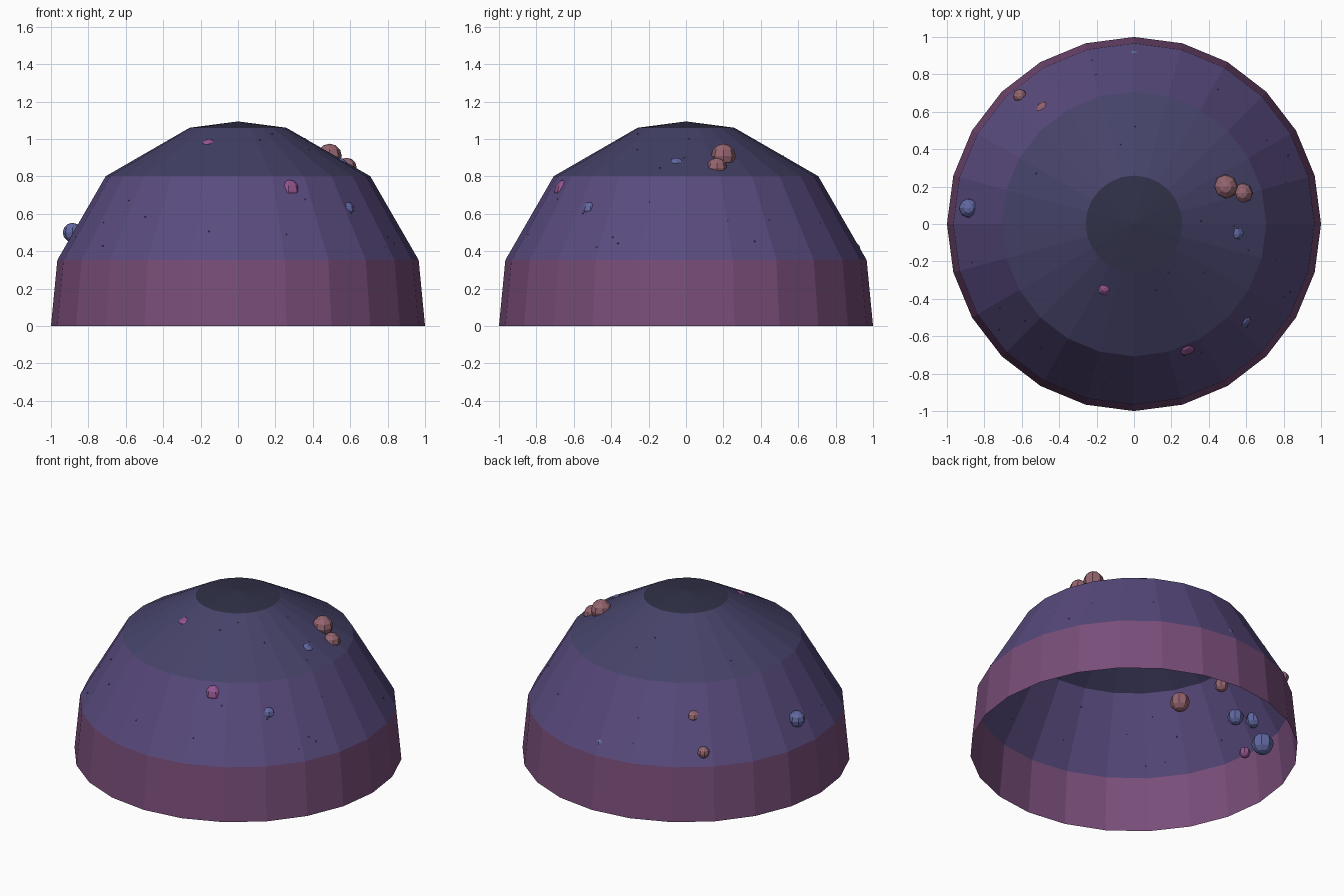
import bpy, bmesh, random
from math import sin, cos, pi, radians
from mathutils import Vector

if "Cube" in bpy.data.objects:
    bpy.data.objects.remove(bpy.data.objects["Cube"])

random.seed(4)
SEG = 24
LIFT = 0.094


def material(name, rgb):
    m = bpy.data.materials.new(name)
    m.diffuse_color = (*rgb, 1)
    m.use_nodes = True
    m.node_tree.nodes["Principled BSDF"].inputs["Base Color"].default_value = m.diffuse_color
    return m


def finish(name, bm, mats):
    me = bpy.data.meshes.new(name)
    bm.to_mesh(me)
    bm.free()
    for m in mats:
        me.materials.append(m)
    ob = bpy.data.objects.new(name, me)
    bpy.context.collection.objects.link(ob)
    return ob


# Sky dome: open 24-sided hemisphere with coloured horizontal bands
profile = [(1.0, 0.0)] + [(cos(radians(a)), sin(radians(a)) + LIFT) for a in (15, 45, 75)]
bands = [material("horizon", (0.19, 0.075, 0.19)), material("low_sky", (0.10, 0.07, 0.21)),
         material("high_sky", (0.06, 0.055, 0.14)), material("zenith", (0.03, 0.03, 0.065))]
bm = bmesh.new()
rings = [[bm.verts.new((r * cos(2 * pi * i / SEG), r * sin(2 * pi * i / SEG), z))
          for i in range(SEG)] for r, z in profile]
apex = bm.verts.new((0, 0, 1 + LIFT))
for k in range(3):
    for i in range(SEG):
        j = (i + 1) % SEG
        f = bm.faces.new((rings[k][i], rings[k][j], rings[k + 1][j], rings[k + 1][i]))
        f.material_index = k
for i in range(SEG):
    f = bm.faces.new((rings[3][i], rings[3][(i + 1) % SEG], apex))
    f.material_index = 3
finish("sky_dome", bm, bands)

# Planets: small low-poly balls set on and just inside the dome
pink = material("pink_planet", (0.30, 0.13, 0.16))
blue = material("blue_planet", (0.12, 0.14, 0.36))
magenta = material("magenta_planet", (0.30, 0.09, 0.28))
planets = [
    (pink, 0.49, 0.20, 0.91, 0.065), (pink, 0.58, 0.165, 0.845, 0.055),
    (blue, -0.885, 0.085, 0.50, 0.052), (pink, -0.61, 0.685, 0.43, 0.037),
    (pink, -0.48, 0.61, 0.61, 0.045), (blue, 0.54, -0.05, 0.85, 0.05),
    (blue, 0.58, -0.51, 0.62, 0.045), (magenta, 0.27, -0.64, 0.72, 0.065),
    (magenta, -0.155, -0.34, 0.955, 0.045), (blue, 0.0, 0.895, 0.41, 0.038),
    (pink, -0.60, -0.28, 0.68, 0.061), (pink, -0.667, 0.034, 0.685, 0.043),
    (blue, -0.80, 0.01, 0.52, 0.05), (blue, -0.83, 0.23, 0.245, 0.068),
    (magenta, -0.84, 0.05, 0.268, 0.035),
]
for n, (mat, x, y, z, r) in enumerate(planets):
    bm = bmesh.new()
    bmesh.ops.create_uvsphere(bm, u_segments=8, v_segments=6, radius=r)
    finish(f"planet_{n + 1}", bm, [mat]).location = (x, y, z)

# Stars: tiny specks scattered over the dome surface
bm = bmesh.new()
outline = profile[1:]
for n in range(30):
    k = random.choice((0, 0, 1))
    t, a = random.uniform(0.1, 0.9), random.uniform(0, 2 * pi)
    r = outline[k][0] * (1 - t) + outline[k + 1][0] * t
    z = outline[k][1] * (1 - t) + outline[k + 1][1] * t
    made = bmesh.ops.create_icosphere(bm, subdivisions=1, radius=0.005)
    bmesh.ops.translate(bm, verts=made["verts"],
                        vec=Vector((r * 0.995 * cos(a), r * 0.995 * sin(a), z)))
finish("stars", bm, [material("star", (0.12, 0.09, 0.25))])
